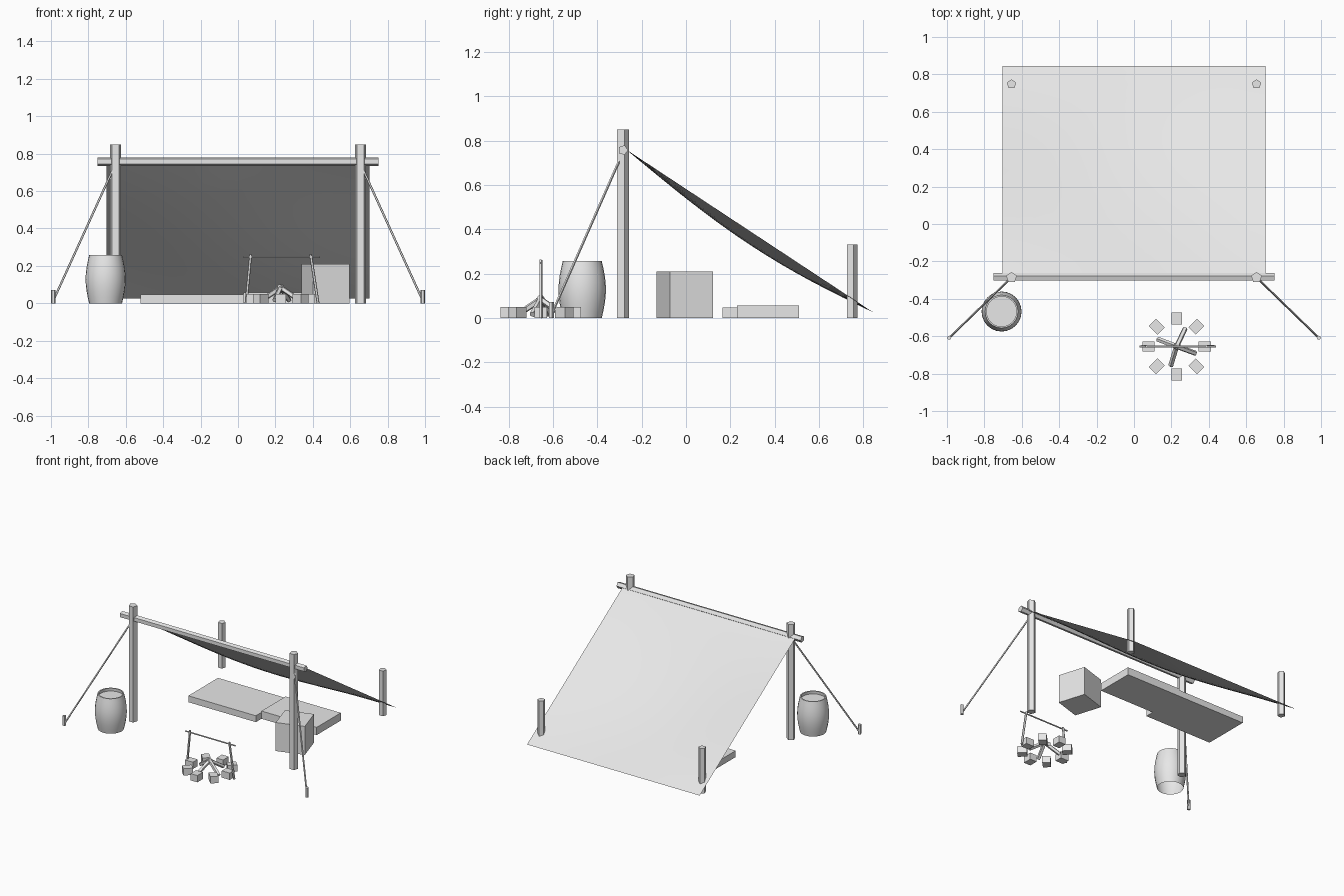
import bpy, bmesh, math
from mathutils import Vector, Matrix

if "Cube" in bpy.data.objects:
    bpy.data.objects.remove(bpy.data.objects["Cube"], do_unlink=True)

GREY = (0.8, 0.8, 0.8, 1.0)
mat = bpy.data.materials.new("plain_grey")
mat.use_nodes = True
mat.diffuse_color = GREY
mat.node_tree.nodes["Principled BSDF"].inputs["Base Color"].default_value = GREY


def finish(name, bm, smooth=False):
    mesh = bpy.data.meshes.new(name)
    bm.to_mesh(mesh)
    bm.free()
    mesh.materials.append(mat)
    ob = bpy.data.objects.new(name, mesh)
    bpy.context.scene.collection.objects.link(ob)
    if smooth:
        bpy.ops.object.select_all(action="DESELECT")
        ob.select_set(True)
        bpy.context.view_layer.objects.active = ob
        bpy.ops.object.shade_smooth_by_angle(angle=math.radians(40))
    return ob


def pole(name, a, b, radius, top=None, sides=5):
    """Faceted stick from a to b, one corner pointing to the back."""
    a, b = Vector(a), Vector(b)
    axis = (b - a).normalized()
    u = (Vector((0, 1, 0)) - axis * axis.y).normalized()
    v = axis.cross(u)
    bm = bmesh.new()
    rings = []
    for c, r in ((a, radius), (b, top or radius)):
        rings.append([bm.verts.new(c + r * (u * math.cos(t) + v * math.sin(t)))
                      for t in (math.tau * i / sides for i in range(sides))])
    for i in range(sides):
        j = (i + 1) % sides
        bm.faces.new((rings[0][i], rings[0][j], rings[1][j], rings[1][i]))
    bm.faces.new(rings[0][::-1])
    bm.faces.new(rings[1])
    return finish(name, bm)


def box(name, center, size, angle=0):
    """Box standing on the ground at center (x, y), turned about z."""
    bm = bmesh.new()
    m = (Matrix.Translation((center[0], center[1], size[2] / 2))
         @ Matrix.Rotation(angle, 4, "Z") @ Matrix.Diagonal((*size, 1)))
    bmesh.ops.create_cube(bm, size=1, matrix=m)
    return finish(name, bm)


# Shelter frame, guy ropes and pegs
for side, s in (("left", 1), ("right", -1)):
    pole(f"front_post_{side}", (s * 0.655, -0.286, 0), (s * 0.655, -0.286, 0.85), 0.03)
    pole(f"back_post_{side}", (s * 0.655, 0.748, 0), (s * 0.655, 0.748, 0.332), 0.026)
    pole(f"guy_rope_{side}", (s * 0.66, -0.29, 0.735), (s * 0.985, -0.605, 0.02), 0.006)
    pole(f"peg_{side}", (s * 0.988, -0.608, 0), (s * 0.988, -0.608, 0.072), 0.012)
pole("ridge_beam", (-0.75, -0.284, 0.757), (0.75, -0.284, 0.757), 0.023)

# Canvas sheet, straight at its edges and sagging in the middle
bm = bmesh.new()
bmesh.ops.create_grid(bm, x_segments=16, y_segments=16, size=1)
for vert in bm.verts:
    x, t = vert.co.x, (vert.co.y + 1) / 2
    sag = 0.062 * math.cos(x * math.pi / 2) * math.sin(t * math.pi)
    vert.co = (x * 0.703, -0.27 + 1.115 * t, 0.76 - 0.735 * t - sag)
finish("canvas_sheet", bm, smooth=True)

# Barrel: bulging wall, thick rim and sunken lid
SIDES = 24
profile = [(0.088 + 0.019 * math.sin(math.pi * i / 8), 0.257 * i / 8) for i in range(9)]
profile += [(0.08, 0.257), (0.082, 0.235)]
bm = bmesh.new()
rings = [[bm.verts.new((-0.708 + r * math.cos(math.tau * k / SIDES),
                        -0.468 + r * math.sin(math.tau * k / SIDES), z))
          for k in range(SIDES)] for r, z in profile]
for low, high in zip(rings, rings[1:]):
    for k in range(SIDES):
        n = (k + 1) % SIDES
        bm.faces.new((low[k], low[n], high[n], high[k]))
bm.faces.new(rings[-1])
finish("barrel", bm, smooth=True)

# Bed and crate
box("mattress", (-0.245, 0.337), (0.55, 0.345, 0.047))
box("blanket", (0.255, 0.37), (0.45, 0.28, 0.057))
box("crate", (0.467, -0.005), (0.204, 0.204, 0.21), math.radians(17.4))

# Fire ring and leaning logs
fx, fy = 0.228, -0.655
for i in range(8):
    t = math.tau * i / 8
    box(f"fire_stone_{i + 1}", (fx + 0.15 * math.cos(t), fy + 0.15 * math.sin(t)),
        (0.065, 0.055, 0.05), t)
for i, deg in enumerate((65, 159, 253, 340)):
    d = Vector((math.cos(math.radians(deg)), math.sin(math.radians(deg)), 0))
    hub = Vector((fx, fy, 0))
    pole(f"fire_log_{i + 1}", hub + d * 0.107 + Vector((0, 0, 0.016)),
         hub - d * 0.012 + Vector((0, 0, 0.092)), 0.014)

# Cooking spit
for side, s in (("left", 1), ("right", -1)):
    pole(f"spit_stake_{side}", (fx + 0.2 + 0.0 * s if s > 0 else fx - 0.185, fy, 0),
         (fx + s * 0.16, fy, 0.262), 0.008)
pole("spit_bar", (0.03, fy, 0.248), (0.438, fy, 0.248), 0.005)
